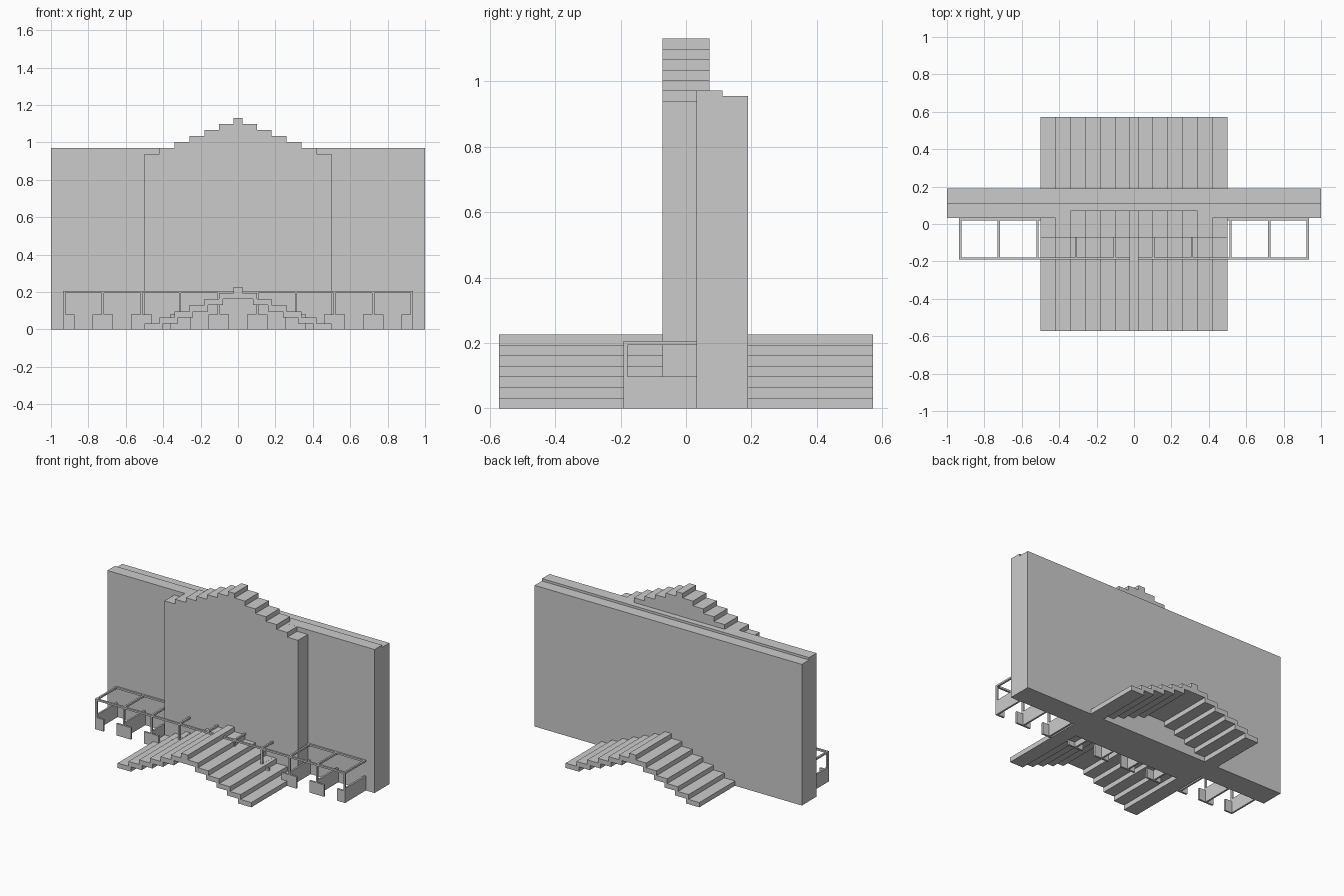
import bpy, bmesh

if "Cube" in bpy.data.objects:
    bpy.data.objects.remove(bpy.data.objects["Cube"])


def prism(name, pts, a, b, axis):
    """Extrude a closed 2D profile along x (profile y,z) or y (profile x,z)."""
    def place(p, t):
        return (t, p[0], p[1]) if axis == 'x' else (p[0], t, p[1])
    bm = bmesh.new()
    face = bm.faces.new([bm.verts.new(place(p, a)) for p in pts])
    ext = bmesh.ops.extrude_face_region(bm, geom=[face])
    shift = (b - a, 0, 0) if axis == 'x' else (0, b - a, 0)
    moved = [g for g in ext['geom'] if isinstance(g, bmesh.types.BMVert)]
    bmesh.ops.translate(bm, verts=moved, vec=shift)
    bmesh.ops.recalc_face_normals(bm, faces=bm.faces)
    mesh = bpy.data.meshes.new(name)
    bm.to_mesh(mesh)
    bm.free()
    ob = bpy.data.objects.new(name, mesh)
    bpy.context.collection.objects.link(ob)
    return ob


def box(name, x0, x1, y0, y1, z0, z1):
    return prism(name, [(x0, z0), (x1, z0), (x1, z1), (x0, z1)], y0, y1, 'y')


RISE = 0.0323
EDGES = [0.5, 0.42, 0.34, 0.26, 0.18, 0.102, 0.025]   # outer edge of each step

# Long wall with a lower ledge along its back
prism("wall", [(0.032, 0), (0.19, 0), (0.19, 0.955), (0.112, 0.955),
               (0.112, 0.971), (0.032, 0.971)], -1, 1, 'x')

# Central block with a stepped gable top
right = [(0.5, 0)]
for i, x in enumerate(EDGES):
    z = 0.939 + RISE * i * 0.985
    if i:
        right.append((x, right[-1][1]))
    right.append((x, z))
prism("central_block", right + [(-x, z) for x, z in reversed(right)],
      -0.072, 0.072, 'y')

# Stair slabs climbing from both sides, in front of and behind the wall
for i, x in enumerate(EDGES):
    z0, z1 = RISE * i, RISE * (i + 1)
    if i >= 5:
        box("top_step", -x, x, -0.572, 0.572, z0, z1)
    else:
        for s in (-1, 1):
            a, b = sorted((s * x, s * (x - 0.1)))
            box("step", a, b, -0.572, 0.572, z0, z1)

# Railing: front and back rails, then a post, bar, side panel and foot per bay
T = 0.006
F0, F1 = -0.191, -0.178
box("front_rail", -0.935, 0.935, F0, F1, 0.194, 0.206)
box("back_rail", -0.935, 0.935, 0.02, 0.034, 0.194, 0.206)
for i in range(10):
    x = -0.929 + i * 1.858 / 9
    box("cross_bar", x - T, x + T, F1, 0.02, 0.194, 0.206)
    box("post", x - T, x + T, F0, F1, 0.0, 0.194)
    box("side_panel", x - T, x + T, F1, 0.034, 0.0, 0.098)
    left = x - T if i == 0 else x - 0.055
    end = x + T if i == 9 else x + 0.055
    box("foot_plate", left, end, F0, F1, 0.0, 0.08)
